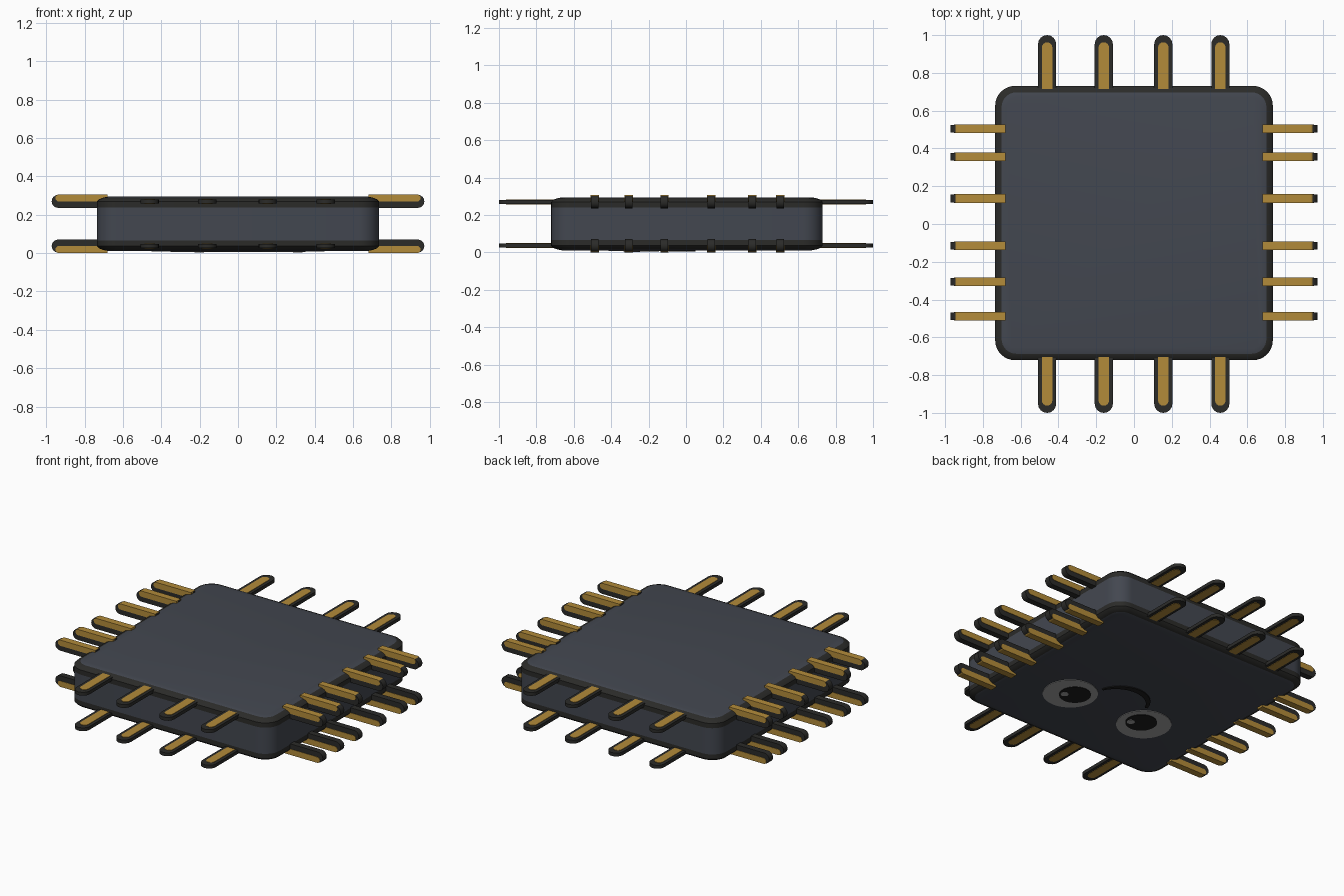
import bpy, bmesh
from math import sin, cos, pi, radians
from mathutils import Vector

old = bpy.data.objects.get("Cube")
if old:
    bpy.data.objects.remove(old, do_unlink=True)


def material(name, rgb):
    m = bpy.data.materials.new(name)
    m.use_nodes = True
    m.diffuse_color = (*rgb, 1)
    m.node_tree.nodes["Principled BSDF"].inputs["Base Color"].default_value = (*rgb, 1)
    return m


SLATE = material("slate", (0.056, 0.063, 0.08))
BLACK = material("charcoal", (0.024, 0.024, 0.022))
GOLD = material("gold", (0.45, 0.26, 0.042))
WHITE = material("eye_grey", (0.36, 0.36, 0.36))
INK = material("ink", (0.012, 0.012, 0.012))


def finish(name, bm, mats, smooth=True):
    bmesh.ops.recalc_face_normals(bm, faces=bm.faces)
    mesh = bpy.data.meshes.new(name)
    bm.to_mesh(mesh)
    bm.free()
    for m in mats:
        mesh.materials.append(m)
    ob = bpy.data.objects.new(name, mesh)
    bpy.context.collection.objects.link(ob)
    if smooth:
        bpy.ops.object.select_all(action='DESELECT')
        ob.select_set(True)
        bpy.context.view_layer.objects.active = ob
        bpy.ops.object.shade_smooth_by_angle(angle=radians(35))
    return ob


def rounded_rect(hx, hy, r, steps=8):
    pts = []
    for k, (sx, sy) in enumerate([(1, 1), (-1, 1), (-1, -1), (1, -1)]):
        for i in range(steps + 1):
            a = pi / 2 * (k + i / steps)
            pts.append((sx * (hx - r) + r * cos(a), sy * (hy - r) + r * sin(a)))
    return pts


# Body: stacked rounded outlines, with charcoal bands between slate surfaces
MID = 0.153
half = [(0, 0.086, 0), (0, 0.117, 1), (0.012, 0.129, 1), (0.034, 0.137, 1), (0.06, 0.142, 0)]
rows = [(i, MID - h) for i, h, c in reversed(half)] + [(i, MID + h) for i, h, c in half]
bands = [c for i, h, c in reversed(half[1:])] + [0] + [c for i, h, c in half[1:]]
bm = bmesh.new()
rings = [[bm.verts.new((x, y + 0.005, z)) for x, y in
          rounded_rect(0.735 - i, 0.726 - i, 0.105 - i * 0.8)] for i, z in rows]
for lower, upper, band in zip(rings, rings[1:], bands):
    for k in range(len(lower)):
        j = (k + 1) % len(lower)
        bm.faces.new((lower[k], lower[j], upper[j], upper[k])).material_index = band
bm.faces.new(rings[0])
bm.faces.new(rings[-1])
finish("chip_body", bm, [SLATE, BLACK])


# Pins: flat bars with one rounded tip, placed by origin and three axes
def bar(bm, origin, along, across, thick, start, end, r, t, mat):
    outline = [(start, -r)]
    outline += [(end - r + r * cos(a), r * sin(a))
                for a in (pi * (i / 8 - 0.5) for i in range(9))]
    outline.append((start, r))
    sides = [[bm.verts.new(origin + along * u + across * v + thick * s * t)
              for u, v in outline] for s in (-1, 1)]
    n = len(outline)
    faces = [bm.faces.new(s) for s in sides]
    faces += [bm.faces.new((sides[0][k], sides[0][(k + 1) % n],
                            sides[1][(k + 1) % n], sides[1][k])) for k in range(n)]
    for f in faces:
        f.material_index = mat


X, Y, Z = Vector((1, 0, 0)), Vector((0, 1, 0)), Vector((0, 0, 1))
for level, z, out in (("upper", 0.27, 1), ("lower", 0.037, -1)):
    for side, s in (("left", 1), ("right", -1)):
        bm = bmesh.new()
        for y in (0.505, 0.355, 0.135, -0.115, -0.305, -0.488):
            o = Vector((0, y, z))
            bar(bm, o, X * s, Z, Y, 0.68, 0.972, 0.034, 0.02, 0)
            bar(bm, o + Z * out * 0.018, X * s, Z, Y, 0.68, 0.952, 0.019, 0.0225, 1)
        finish(f"{level}_{side}_pins", bm, [BLACK, GOLD])
    for side, s in (("back", 1), ("front", -1)):
        bm = bmesh.new()
        for x in (-0.46, -0.16, 0.155, 0.457):
            o = Vector((x, 0, z))
            bar(bm, o, Y * s, X, Z, 0.68, 1.0, 0.048, 0.011, 0)
            bar(bm, o, Y * s, X, Z, 0.68, 0.962, 0.028, 0.0135, 1)
        finish(f"{level}_{side}_pins", bm, [BLACK, GOLD])


# Face on the underside: thin discs and a smile
def disc(name, x, y, r, top, bottom, mat):
    bm = bmesh.new()
    bmesh.ops.create_cone(bm, cap_ends=True, segments=32, radius1=r, radius2=r,
                          depth=top - bottom)
    bmesh.ops.translate(bm, verts=bm.verts, vec=(x, y, (top + bottom) / 2))
    finish(name, bm, [mat])


for side, s in (("left", 1), ("right", -1)):
    x, y = s * 0.285, -0.25
    px = x - s * 0.028
    disc(f"{side}_eye", x, y, 0.165, 0.013, 0.0075, WHITE)
    disc(f"{side}_pupil", px, y + 0.01, 0.095, 0.011, 0.005, INK)
    disc(f"{side}_eye_glint", px + 0.055, y - 0.02, 0.024, 0.009, 0.003, WHITE)

bm = bmesh.new()
previous = None
for i in range(21):
    a = radians(20 + 7 * i)
    w = 0.008 + 0.012 * sin(pi * i / 20)
    section = [bm.verts.new((r * cos(a), -0.15 + r * sin(a), z))
               for r, z in ((0.18 - w, 0.013), (0.18 + w, 0.013),
                            (0.18 + w, 0.006), (0.18 - w, 0.006))]
    if previous:
        for k in range(4):
            j = (k + 1) % 4
            bm.faces.new((previous[k], previous[j], section[j], section[k]))
    if i in (0, 20):
        bm.faces.new(section)
    previous = section
finish("smile", bm, [INK])
